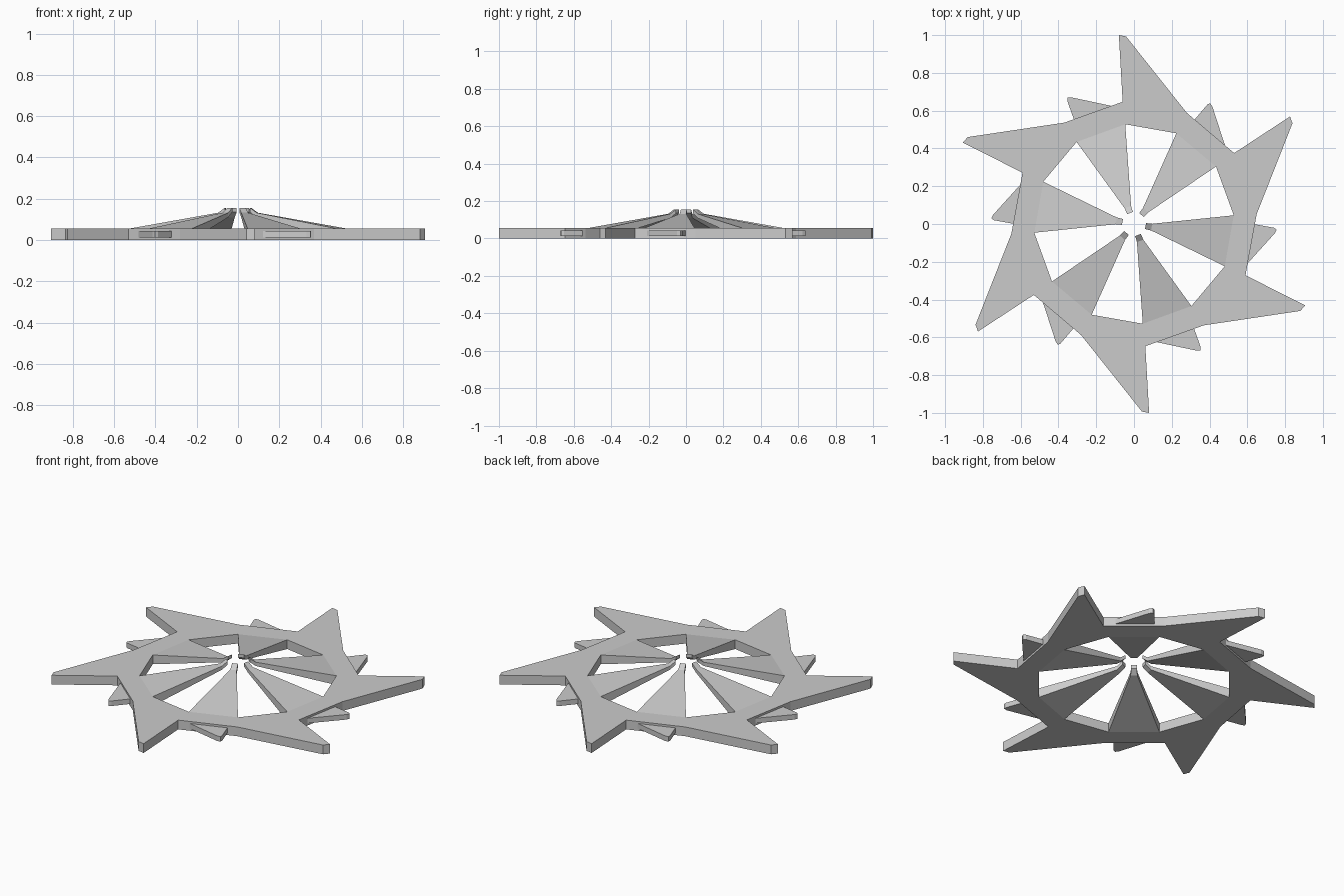
import bpy, bmesh
from math import radians
from mathutils import Matrix, Vector

if "Cube" in bpy.data.objects:
    bpy.data.objects.remove(bpy.data.objects["Cube"])

N = 6
RING_TOP = 0.055
HOLE_R = 0.53


def turned(p, k):
    """Rotate a 2D point clockwise by k sixths of a turn."""
    return Matrix.Rotation(-k * radians(360 / N), 2) @ Vector(p)


def polar(r, deg):
    return Matrix.Rotation(radians(deg), 2) @ Vector((r, 0))


def finish(bm, name):
    bmesh.ops.recalc_face_normals(bm, faces=bm.faces)
    mesh = bpy.data.meshes.new(name)
    bm.to_mesh(mesh)
    bm.free()
    ob = bpy.data.objects.new(name, mesh)
    bpy.context.collection.objects.link(ob)
    return ob


def loft(bm, sections):
    """Closed solid through matching loops of 3D points."""
    loops = [[bm.verts.new(p) for p in s] for s in sections]
    for a, b in zip(loops, loops[1:]):
        for i in range(len(a)):
            j = (i + 1) % len(a)
            bm.faces.new((a[i], a[j], b[j], b[i]))
    bm.faces.new(loops[0])
    bm.faces.new(loops[-1])


# Saw-toothed ring: each sector is valley, tip, tip, shoulder plus two hole corners
sector = [(-0.06, 0.647), (-0.08, 1.0), (-0.042, 0.993), (0.28, 0.588),
          polar(HOLE_R, 95), polar(HOLE_R, 65)]
bm = bmesh.new()
levels = [[[bm.verts.new((*turned(p, k), z)) for p in sector] for k in range(N)]
          for z in (0, RING_TOP)]
for k in range(N):
    for lv in levels:
        v, a, b, c, i1, i2 = lv[k]
        v2, i3 = lv[(k + 1) % N][0], lv[(k + 1) % N][4]
        bm.faces.new((v, a, b, c))
        bm.faces.new((v, c, i2, i1))
        bm.faces.new((c, v2, i3, i2))
    lo, hi = levels[0], levels[1]
    n = (k + 1) % N
    outer = [(k, 0), (k, 1), (k, 2), (k, 3), (n, 0)]
    inner = [(k, 4), (k, 5), (n, 4)]
    for path in (outer, inner):
        for (s, i), (t, j) in zip(path, path[1:]):
            bm.faces.new((lo[s][i], lo[t][j], hi[t][j], hi[s][i]))
finish(bm, "toothed_ring")

# Small thinner teeth set into the ring between the large ones
tooth = [(0.27, 0.49), (0.315, 0.546), (0.388, 0.632), (0.403, 0.639),
         (0.415, 0.622), (0.482, 0.415), (0.45, 0.38)]
bm = bmesh.new()
for k in range(N):
    loft(bm, [[(*turned(p, k), z) for p in tooth] for z in (0.013, 0.043)])
finish(bm, "small_teeth")

# Tapered blades rising from the hole edge to the open centre
# (radius, half width, bottom z, top z)
profile = [(0.512, 0.137, 0.0, RING_TOP),
           (0.095, 0.018, 0.11, 0.132),
           (0.062, 0.016, 0.135, 0.156)]
bm = bmesh.new()
for k in range(N):
    rot = Matrix.Rotation(radians(50 + 60 * k), 3, 'Z')
    loft(bm, [[rot @ Vector(p) for p in
               ((r, -w, z0), (r, w, z0), (r, w, z1), (r, -w, z1))]
              for r, w, z0, z1 in profile])
finish(bm, "blades")
